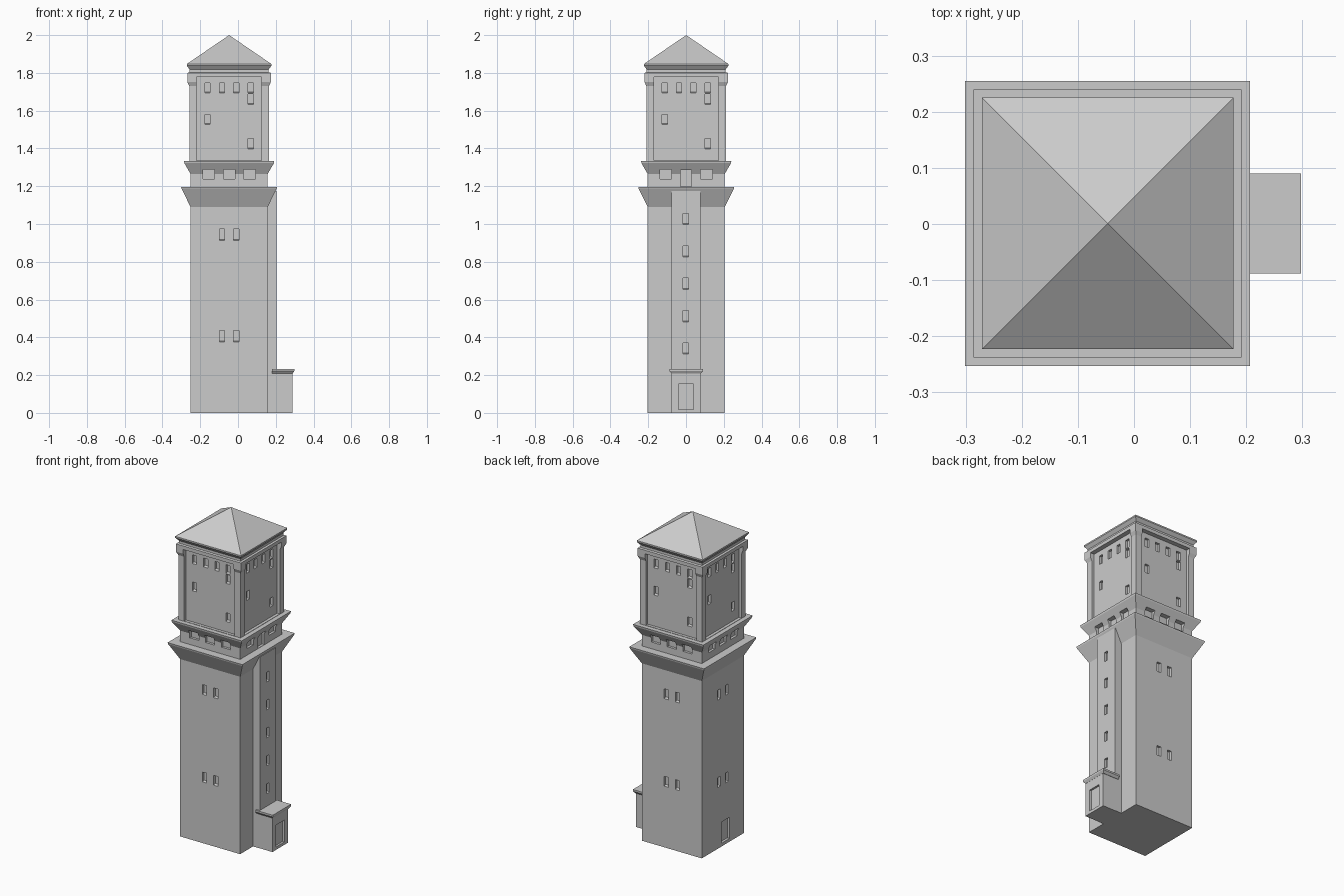
import bpy, bmesh
from mathutils import Matrix, Vector

if "Cube" in bpy.data.objects:
    bpy.data.objects.remove(bpy.data.objects["Cube"])

CX, CY = -0.047, 0.001          # tower axis

stone = bpy.data.materials.new("light_grey_stone")
stone.diffuse_color = (0.6, 0.6, 0.6, 1)
stone.use_nodes = True
stone.node_tree.nodes["Principled BSDF"].inputs["Base Color"].default_value = stone.diffuse_color


def finish(name, bm):
    bmesh.ops.recalc_face_normals(bm, faces=bm.faces)
    me = bpy.data.meshes.new(name)
    bm.to_mesh(me)
    bm.free()
    me.materials.append(stone)
    ob = bpy.data.objects.new(name, me)
    bpy.context.collection.objects.link(ob)
    return ob


def square_loft(name, rings, apex):
    """Stack of square rings (half width, z) closed by a pyramid."""
    bm = bmesh.new()
    loops = [[bm.verts.new((CX + sx * h, CY + sy * h, z))
              for sx, sy in ((-1, -1), (1, -1), (1, 1), (-1, 1))] for h, z in rings]
    bm.faces.new(loops[0])
    for a, b in zip(loops, loops[1:]):
        for i in range(4):
            j = (i + 1) % 4
            bm.faces.new((a[i], a[j], b[j], b[i]))
    tip = bm.verts.new((CX, CY, apex))
    for i in range(4):
        bm.faces.new((loops[-1][i], loops[-1][(i + 1) % 4], tip))
    return finish(name, bm)


def box(bm, x0, x1, y0, y1, z0, z1):
    size = Vector((x1 - x0, y1 - y0, z1 - z0))
    mid = Vector((x0 + x1, y0 + y1, z0 + z1)) / 2
    return bmesh.ops.create_cube(
        bm, size=1, matrix=Matrix.Translation(mid) @ Matrix.Diagonal(size).to_4x4())["verts"]


def opening(bm, side, u, w, z0, z1, face, depth, out=0.06, sill=0.0):
    """Recess cutter on one side: 0 front, 1 right, 2 back, 3 left."""
    verts = box(bm, u - w / 2, u + w / 2, -face - out, -face + depth, z0, z1)
    for v in verts:             # raise the inner edge for a sloping sill
        if v.co.z < (z0 + z1) / 2:
            v.co.z += sill if v.co.y > -face else -sill * out / depth * 0.3
    rot = Matrix.Rotation(side * 1.5707963268, 4, 'Z')
    bmesh.ops.transform(bm, matrix=Matrix.Translation((CX, CY, 0)) @ rot, verts=verts)


def carve(ob, bm):
    cutter = finish("cutter", bm)
    cutter.hide_render = True
    m = ob.modifiers.new("carve", 'BOOLEAN')
    m.operation, m.solver, m.object = 'DIFFERENCE', 'EXACT', cutter
    bpy.context.view_layer.objects.active = ob
    bpy.ops.object.modifier_apply(modifier=m.name)
    bpy.data.objects.remove(cutter)


# Tower: shaft, lower flare, gallery, upper flare, tank storey, cornice, roof
SH, UP, REC = 0.204, 0.211, 0.018
tower = square_loft("tower", [
    (SH, 0), (SH, 1.09), (0.252, 1.187), (0.254, 1.197), (SH, 1.197),
    (SH, 1.265), (0.237, 1.322), (0.239, 1.333), (UP, 1.333),
    (UP, 1.73), (0.221, 1.752), (0.221, 1.80), (0.209, 1.803),
    (0.209, 1.818), (0.224, 1.838), (0.224, 1.847)], 2.0)

# Recessed panels between the corner strips
bm = bmesh.new()
for s in range(4):
    opening(bm, s, 0, 0.343, 1.335, 1.778, UP, REC)
carve(tower, bm)

# Windows and doors of the tower
bm = bmesh.new()
for s in range(4):
    for u, z in ((-0.114, 1.69), (-0.038, 1.69), (0.038, 1.69), (0.114, 1.69),
                 (0.114, 1.63), (-0.114, 1.523), (0.114, 1.395)):
        opening(bm, s, u, 0.028, z, z + 0.057, UP - REC, 0.015, 0.015, 0.008)
    for u in (-0.108, 0, 0.108):
        if s == 1 and u == 0:
            opening(bm, s, u, 0.058, 1.199, 1.287, SH, 0.015)     # gallery door
        else:
            opening(bm, s, u, 0.062, 1.238, 1.288, SH, 0.015)
    if s != 1:
        for u in (-0.038, 0.038):
            for z in (0.373, 0.911):
                opening(bm, s, u, 0.028, z, z + 0.063, SH, 0.015, 0.015, 0.008)
opening(bm, 3, 0.025, 0.08, 0.02, 0.15, SH, 0.015)                # side door
carve(tower, bm)

# Stair bay on the right side with a column of windows
bm = bmesh.new()
box(bm, 0.10, 0.203, -0.078, 0.077, 0, 1.175)
bay = finish("stair_bay", bm)
bm = bmesh.new()
for i in range(5):
    z = 0.308 + i * 0.1715
    opening(bm, 1, -0.002, 0.028, z, z + 0.062, 0.203 - CX, 0.015, 0.015, 0.008)
carve(bay, bm)

# Entrance porch with its door
bm = bmesh.new()
box(bm, 0.18, 0.288, -0.077, 0.076, 0, 0.22)
porch = finish("entrance_porch", bm)
bm = bmesh.new()
opening(bm, 1, -0.002, 0.079, 0.018, 0.152, 0.288 - CX, 0.012)
carve(porch, bm)

# Porch roof slab with a bevelled underside
bm = bmesh.new()
for v in box(bm, 0.18, 0.298, -0.088, 0.09, 0.208, 0.222):
    if v.co.z < 0.215:
        v.co.y *= 0.87
        v.co.x = min(v.co.x, 0.289)
box(bm, 0.18, 0.298, -0.088, 0.09, 0.222, 0.233)
finish("porch_roof", bm)
